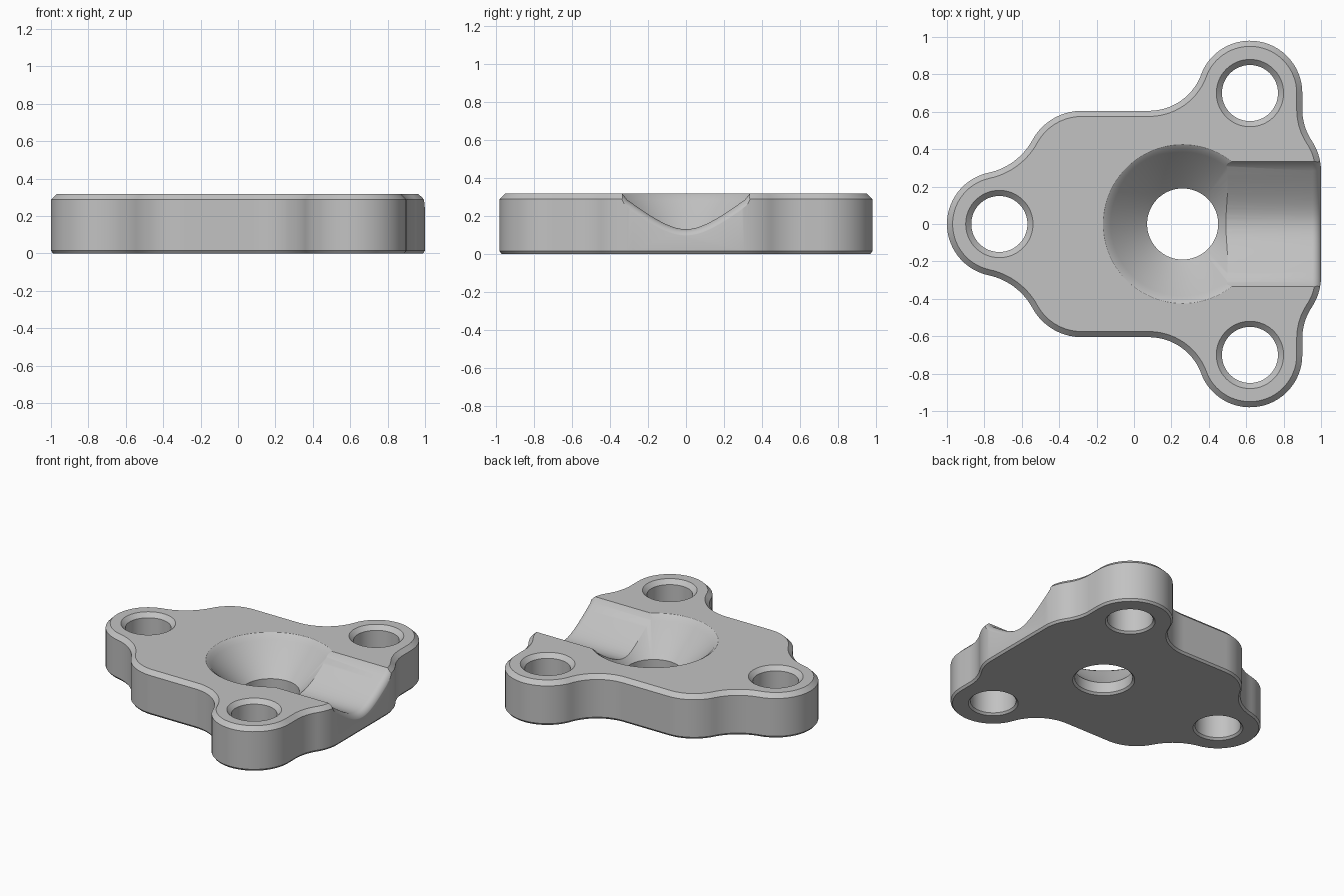
import bpy, bmesh, math
from mathutils import Vector

old = bpy.data.objects.get("Cube")
if old:
    bpy.data.objects.remove(old)

HEIGHT = 0.318
metal = bpy.data.materials.new("plain grey metal")
metal.use_nodes = True
grey = (0.54, 0.54, 0.54, 1)
metal.diffuse_color = grey
metal.node_tree.nodes["Principled BSDF"].inputs["Base Color"].default_value = grey


def loft(name, rings):
    """Solid skinned through equal-length rings, capped at both ends."""
    bm = bmesh.new()
    loops = [[bm.verts.new(p) for p in ring] for ring in rings]
    n = len(loops[0])
    for a, b in zip(loops, loops[1:]):
        for i in range(n):
            j = (i + 1) % n
            bm.faces.new((a[i], a[j], b[j], b[i]))
    bm.faces.new(loops[0])
    bm.faces.new(loops[-1])
    bmesh.ops.recalc_face_normals(bm, faces=bm.faces)
    mesh = bpy.data.meshes.new(name)
    bm.to_mesh(mesh)
    bm.free()
    mesh.materials.append(metal)
    obj = bpy.data.objects.new(name, mesh)
    bpy.context.scene.collection.objects.link(obj)
    return obj


def fillet_centre(c1, r1, c2, r2, r):
    """Centre of a concave arc of radius r touching two discs, left of c1->c2."""
    d = c2 - c1
    a, b = r1 + r, r2 + r
    along = (d.length_squared + a * a - b * b) / (2 * d.length)
    u = d.normalized()
    return c1 + u * along + Vector((-u.y, u.x)) * math.sqrt(a * a - along * along)


def angle(a, b):
    return math.atan2(b.y - a.y, b.x - a.x)


def arc(c, r, start, end, steps=14):
    """Arc points after the start point, which the previous arc supplies."""
    return [c + Vector((math.cos(t), math.sin(t))) * r
            for t in (start + (end - start) * i / steps for i in range(1, steps + 1))]


# Outline of the half with positive y, from the nose lobe to the right edge
LOBE, ROUND, WAIST = 0.28, 0.3, 0.35
nose, ear = Vector((-0.72, 0)), Vector((0.62, 0.70))
shoulder, corner = Vector((-0.28, 0.305)), Vector((0.70, 0.28))
waist = fillet_centre(nose, LOBE, shoulder, ROUND, WAIST)
neck = Vector((0.08, 0.903))
notch = corner + Vector((0.5, math.sqrt(0.11)))
half = arc(nose, LOBE, math.pi, angle(nose, waist))
half += arc(waist, WAIST, angle(waist, nose), angle(waist, shoulder))
half += arc(shoulder, ROUND, angle(shoulder, waist), math.pi / 2)
half += [Vector((neck.x, 0.605))]
half += arc(neck, 0.298, -math.pi / 2, angle(neck, ear))
half += arc(ear, LOBE, angle(ear, neck), 0, 28)
half += [Vector((0.9, notch.y))]
half += arc(notch, ROUND, math.pi, angle(notch, corner) + math.tau)
half += arc(corner, ROUND, angle(corner, notch), 0)
outline = [Vector((-1, 0))] + half + [Vector((p.x, -p.y)) for p in reversed(half)]


def inset(points, d):
    """Move a clockwise outline inward by d."""
    out = []
    for i, p in enumerate(points):
        t = (points[(i + 1) % len(points)] - points[i - 1]).normalized()
        out.append(p + Vector((t.y, -t.x)) * d)
    return out


# Plate with chamfered top and bottom rims
levels = [(0.012, 0), (0, 0.015), (0, HEIGHT - 0.03), (0.03, HEIGHT)]
plate = loft("flange_plate", [[(p.x, p.y, z) for p in inset(outline, d)] for d, z in levels])


def round_cutter(name, c, profile, sides=64):
    return loft(name, [[(c.x + r * math.cos(math.tau * i / sides),
                         c.y + r * math.sin(math.tau * i / sides), z)
                        for i in range(sides)] for r, z in profile])


# Bolt holes, countersunk above and lightly chamfered below
cutters = []
for c in (nose, ear, Vector((ear.x, -ear.y))):
    cutters.append(round_cutter("bolt_hole_cutter", c, [
        (0.174, -0.01), (0.15, 0.014), (0.15, HEIGHT - 0.03), (0.19, HEIGHT + 0.01)]))

# Funnel running into the central bore
cutters.append(round_cutter("funnel_cutter", Vector((0.26, 0)), [
    (0.214, -0.01), (0.19, 0.014), (0.19, 0.09), (0.385, 0.28),
    (0.402, 0.302), (0.44, 0.328)], 96))

# Open channel with a rounded valley and a rounded mouth
STEPS, EDGE = 12, 0.31
valley = []
for i in range(-STEPS, STEPS + 1):
    y = EDGE * i / STEPS
    root = math.hypot(0.8 * y, 0.12)
    normal = Vector((0.64 * y / root, -1)).normalized()
    valley.append((Vector((y, 0.01 + root)), normal))
for side in (-1, 1):
    lip = (Vector((side * 0.338, HEIGHT + 0.004)), Vector((side, 0)))
    top = (Vector((side * 0.345, 0.42)), Vector((side, 0)))
    valley = [top, lip] + valley if side < 0 else valley + [lip, top]


def channel_ring(x, grow):
    return [(x, *(p + n * grow)) for p, n in valley]


MOUTH, END = 0.05, 1.003
rings = [channel_ring(0.3, 0)]
for i in range(9):
    t = math.pi / 2 * i / 8
    rings.append(channel_ring(END - MOUTH + MOUTH * math.sin(t), MOUTH * (1 - math.cos(t))))
rings.append(channel_ring(END + MOUTH, MOUTH))
cutters.append(loft("channel_cutter", rings))


def cut(target, cutter):
    """Subtract the cutter with the first solver that yields a cut solid."""
    cutter.hide_render = True
    mod = target.modifiers.new("cut", "BOOLEAN")
    mod.operation = "DIFFERENCE"
    mod.object = cutter
    for solver in ("EXACT", "MANIFOLD", "FLOAT"):
        mod.solver = solver
        bpy.context.view_layer.update()
        result = target.evaluated_get(bpy.context.evaluated_depsgraph_get())
        if len(result.data.polygons) > len(target.data.polygons):
            mesh = bpy.data.meshes.new_from_object(result)
            target.modifiers.clear()
            target.data = mesh
            break
    target.modifiers.clear()
    bpy.data.objects.remove(cutter)


# Cut the holes, funnel and channel out of the plate
for cutter in cutters:
    cut(plate, cutter)

bpy.ops.object.select_all(action="DESELECT")
bpy.context.view_layer.objects.active = plate
plate.select_set(True)
bpy.ops.object.shade_smooth_by_angle(angle=math.radians(28))
